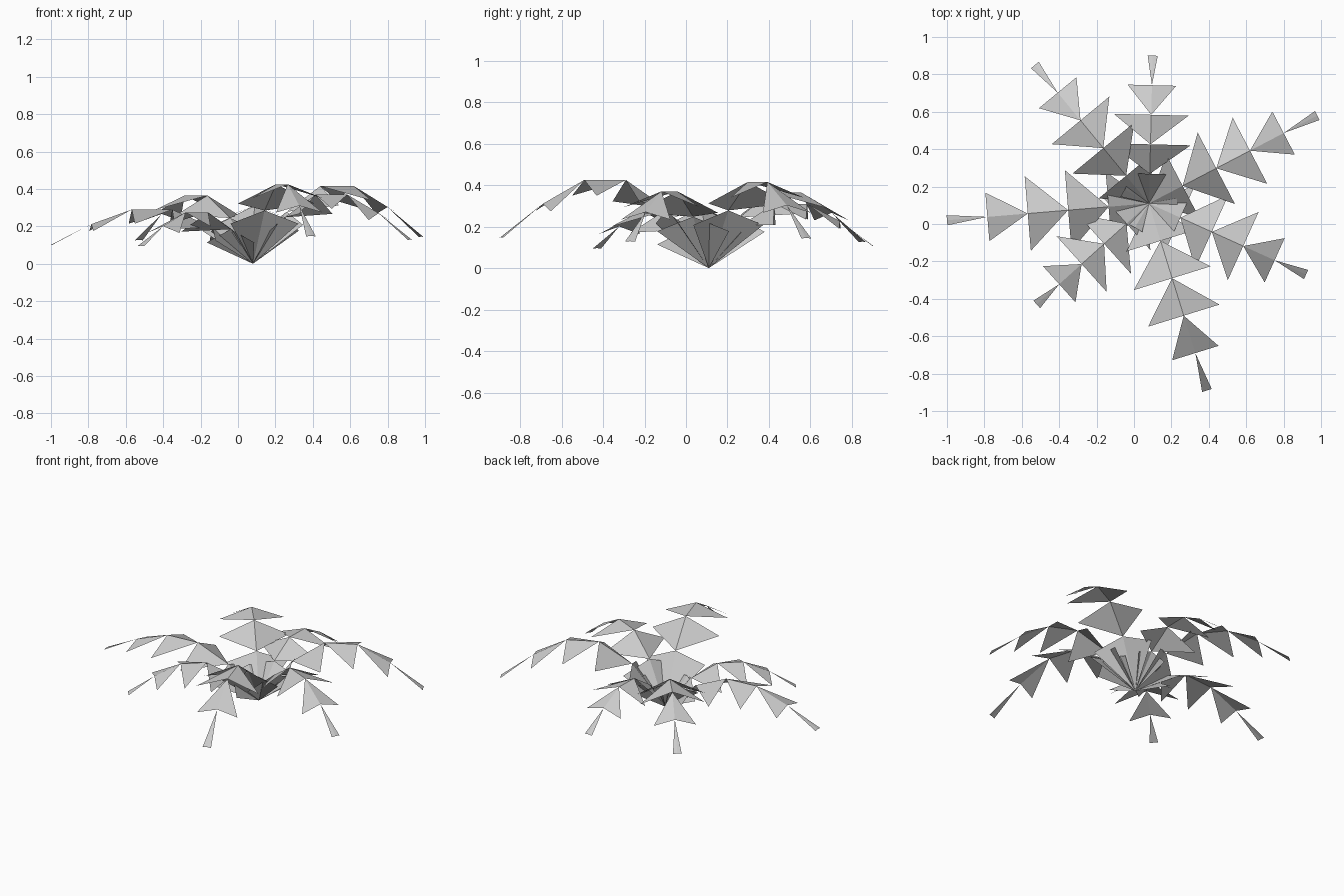
import bpy, bmesh
from math import cos, sin, radians
from mathutils import Vector

if "Cube" in bpy.data.objects:
    bpy.data.objects.remove(bpy.data.objects["Cube"])

BASE = Vector((0.08, 0.11, 0.0))
RISE = [0.0, 0.67, 1.0, 1.0, 0.73, 0.35]      # height along a frond, relative to its peak
HALF_WIDTH = [0.19, 0.215, 0.2, 0.13, 0.027]  # half width of each leaflet's outer edge
DROOP = [0.37, 0.48, 0.38, 0.28, 0.1]         # how far leaflet corners hang down


def leaflet(bm, start, end, side, half, droop):
    """Folded triangle: narrow at the start, wide at the end, with a raised midrib."""
    drop = Vector((0, 0, -half * droop))
    a = bm.verts.new(start)
    m = bm.verts.new(end)
    l = bm.verts.new(end + side * half + drop)
    r = bm.verts.new(end - side * half + drop)
    bm.faces.new((a, m, l))
    bm.faces.new((a, r, m))


def finish(bm, name):
    mesh = bpy.data.meshes.new(name)
    bm.to_mesh(mesh)
    bm.free()
    bpy.context.collection.objects.link(bpy.data.objects.new(name, mesh))


def frond(name, tip, peak, first_half=0.19):
    reach = Vector((tip[0], tip[1], 0)) - BASE
    out = reach.normalized()
    side = Vector((-out.y, out.x, 0))
    pts = [BASE + reach * (i / 5) + Vector((0, 0, peak * RISE[i])) for i in range(6)]
    widths = [first_half] + HALF_WIDTH[1:]
    bm = bmesh.new()
    for i in range(5):
        leaflet(bm, pts[i], pts[i + 1], side, widths[i], DROOP[i])
    finish(bm, name)


# Arching fronds: tip position in plan, peak height
frond("front_frond", (0.39, -0.89), 0.425)
frond("right_back_frond", (0.98, 0.58), 0.415)
frond("right_front_frond", (0.92, -0.27), 0.37)
frond("left_front_frond", (-0.52, -0.43), 0.275)
frond("left_frond", (-1.0, 0.02), 0.29)
frond("left_back_frond", (-0.53, 0.85), 0.365)
frond("back_frond", (0.1, 0.90), 0.31, 0.1)

# Slim young leaves at the base
bm = bmesh.new()
for angle in (-120, 10, 150):
    out = Vector((cos(radians(angle)), sin(radians(angle)), 0))
    side = Vector((-out.y, out.x, 0))
    leaflet(bm, BASE, BASE + out * 0.15 + Vector((0, 0, 0.18)), side, 0.045, 0.3)
finish(bm, "young_leaves")
